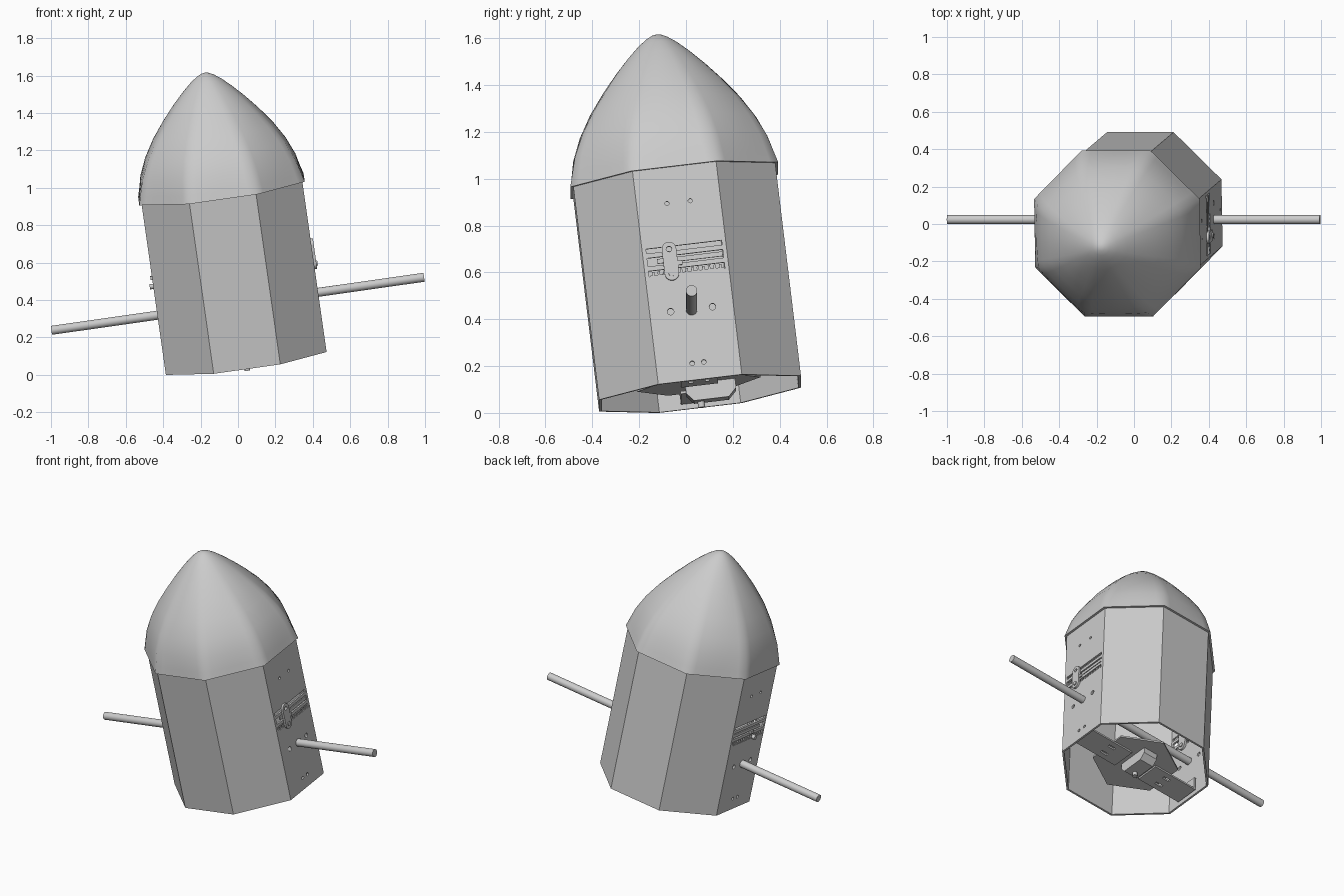
import bpy, bmesh, math
from mathutils import Matrix, Vector

if "Cube" in bpy.data.objects:
    bpy.data.objects.remove(bpy.data.objects["Cube"])

# Tilted frame: local x runs along the rod, local z along the body axis
up = Vector((-0.14, -0.119, 0.983)).normalized()
across = Vector((up.z, 0, -up.x)).normalized()
depth = up.cross(across)
FRAME = Matrix((across, depth, up)).transposed().to_4x4()
FRAME.translation = (0.041, 0.06, 0.082)

APOTHEM, HEIGHT, WALL = 0.434, 0.925, 0.012

grey = bpy.data.materials.new("light grey")
grey.use_nodes = True
colour = (0.6, 0.6, 0.6, 1)
grey.diffuse_color = colour
grey.node_tree.nodes["Principled BSDF"].inputs["Base Color"].default_value = colour


def finish(name, bm, smooth=None):
    bmesh.ops.recalc_face_normals(bm, faces=bm.faces)
    mesh = bpy.data.meshes.new(name)
    bm.to_mesh(mesh)
    bm.free()
    mesh.materials.append(grey)
    ob = bpy.data.objects.new(name, mesh)
    bpy.context.collection.objects.link(ob)
    ob.matrix_world = FRAME
    activate(ob)
    if smooth:
        bpy.ops.object.shade_smooth_by_angle(angle=math.radians(smooth))
    return ob


def activate(ob):
    bpy.ops.object.select_all(action='DESELECT')
    ob.select_set(True)
    bpy.context.view_layer.objects.active = ob


def box(bm, centre, size):
    bmesh.ops.create_cube(bm, size=1, matrix=Matrix.Translation(centre) @ Matrix.Diagonal((*size, 1)))


def cylinder(bm, centre, radius, length, along_x=True, sides=24):
    turn = Matrix.Rotation(math.pi / 2, 4, 'Y') if along_x else Matrix()
    bmesh.ops.create_cone(bm, cap_ends=True, segments=sides, radius1=radius, radius2=radius,
                          depth=length, matrix=Matrix.Translation(centre) @ turn)


def prism(bm, points, axis, start, end):
    """Extrude an outline along x or z."""
    place = (lambda p, d: (d, *p)) if axis == 'x' else (lambda p, d: (*p, d))
    face = bm.faces.new([bm.verts.new(place(p, start)) for p in points])
    new = bmesh.ops.extrude_face_region(bm, geom=[face])["geom"]
    offset = Vector(place((0, 0), end - start))
    bmesh.ops.translate(bm, vec=offset, verts=[v for v in new if isinstance(v, bmesh.types.BMVert)])


def capsule(cy, z0, z1, r, steps=10):
    """Upright rounded outline in the y-z plane."""
    out = []
    for centre, first in ((z1, 0), (z0, math.pi)):
        for i in range(steps + 1):
            a = first + math.pi * i / steps
            out.append((cy + r * math.cos(a), centre + r * math.sin(a)))
    return out


def cut(ob, cutter_bm):
    cutter = finish("cutter", cutter_bm)
    cutter.hide_render = True
    activate(ob)
    mod = ob.modifiers.new("cut", 'BOOLEAN')
    mod.operation, mod.solver, mod.object = 'DIFFERENCE', 'EXACT', cutter
    bpy.ops.object.modifier_apply(modifier="cut")
    bpy.data.objects.remove(cutter)


def octagon(apothem):
    r = apothem / math.cos(math.pi / 8)
    return [(r * math.cos((k + .5) * math.pi / 4), r * math.sin((k + .5) * math.pi / 4)) for k in range(8)]


# Hollow eight-sided body, open at both ends
bm = bmesh.new()
rings = [[bm.verts.new((x, y, z)) for x, y in octagon(a)]
         for a, z in ((APOTHEM, 0), (APOTHEM, HEIGHT), (APOTHEM - WALL, HEIGHT), (APOTHEM - WALL, 0))]
for a, b in zip(rings, rings[1:] + rings[:1]):
    for i in range(8):
        bm.faces.new((a[i], a[i - 1], b[i - 1], b[i]))
body = finish("body_shell", bm)

# Bolt holes and slide slots through both side panels
bm = bmesh.new()
for y, z, r in ((.05, .77, .009), (.09, .305, .014), (.025, .073, .01)):
    for s in (-1, 1):
        cylinder(bm, (0, s * y, z), r, 1.2, sides=16)
for z, h in ((.575, .02), (.527, .036), (.476, .026)):
    box(bm, (0, 0, z), (1.2, .325, h))
cut(body, bm)

# Domed nose: eight-sided rim blending into a round tip
PROFILE = ((0, .447), (.07, .438), (.2, .42), (.35, .381), (.5, .325), (.64, .258), (.76, .193),
           (.86, .132), (.93, .084), (.975, .045), (.994, .02))
NOSE, SEG = 0.635, 64


def nose_ring(bm, t, a, drop=0):
    ring = []
    for i in range(SEG):
        angle = 2 * math.pi * i / SEG
        off = (angle + math.pi / 8) % (math.pi / 4) - math.pi / 8
        r = a * (1 + (1 / math.cos(off) - 1) * (1 - t) ** 1.3)
        ring.append(bm.verts.new((r * math.cos(angle), r * math.sin(angle), HEIGHT + NOSE * t - drop)))
    return ring


bm = bmesh.new()
rings = [nose_ring(bm, t, a) for t, a in PROFILE]
inner = nose_ring(bm, 0, APOTHEM - WALL)
for a, b in zip([inner] + rings, rings):
    for i in range(SEG):
        bm.faces.new((a[i - 1], a[i], b[i], b[i - 1]))
tip = bm.verts.new((0, 0, HEIGHT + NOSE))
for i in range(SEG):
    bm.faces.new((rings[-1][i - 1], rings[-1][i], tip))
finish("nose_dome", bm, 60)

# Rod through the body
bm = bmesh.new()
cylinder(bm, (0, 0, .303), .024, 2.013, sides=32)
finish("cross_rod", bm, 40)

# Sliding latch on each side panel
for side, label in ((1, "left"), (-1, "right")):
    wall = side * (APOTHEM - WALL / 2)
    bm = bmesh.new()
    box(bm, (wall, .02, .527), (.008, .28, .02))
    finish(label + "_slide_bar", bm)

    bm = bmesh.new()
    box(bm, (wall, 0, .466), (.008, .32, .006))
    for i in range(13):
        box(bm, (wall, -.144 + i * .024, .475), (.008, .01, .018))
    finish(label + "_toothed_rack", bm)

    bm = bmesh.new()
    face = wall + WALL / 2
    prism(bm, capsule(-.065, .468, .572, .031), 'x', face, face + .013)
    lever = finish(label + "_latch_lever", bm)
    bm = bmesh.new()
    cylinder(bm, (face, -.065, .572), .012, .1, sides=16)
    cut(lever, bm)

    bm = bmesh.new()
    cylinder(bm, (wall, -.065, .468), .014, .05)
    box(bm, (wall, -.03, .51), (.03, .03, .02))
    finish(label + "_latch_pin", bm, 40)

# Hexagonal base plate with two slotted tabs
bm = bmesh.new()
prism(bm, [(.265 * math.sin(k * math.pi / 3), .265 * math.cos(k * math.pi / 3)) for k in range(6)],
      'z', .04, .052)
finish("base_plate", bm)
for side, label in ((1, "left"), (-1, "right")):
    bm = bmesh.new()
    box(bm, (side * .255, 0, .028), (.32, .16, .012))
    tab = finish(label + "_base_tab", bm)
    bm = bmesh.new()
    for y in (-.035, .035):
        box(bm, (side * .22, y, .028), (.05, .018, .1))
    cut(tab, bm)
    bm = bmesh.new()
    box(bm, (side * .409, 0, .07), (.012, .16, .09))
    finish(label + "_tab_flange", bm)

# Tapered housing and knob under the plate
bm = bmesh.new()
prism(bm, [(-.06, .04), (-.06, 0), (-.03, -.035), (.12, -.035), (.155, 0), (.155, .04)], 'x', -.04, .06)
finish("latch_housing", bm)
bm = bmesh.new()
cylinder(bm, (0, 0, -.045), .015, .03, along_x=False)
finish("latch_knob", bm, 40)
